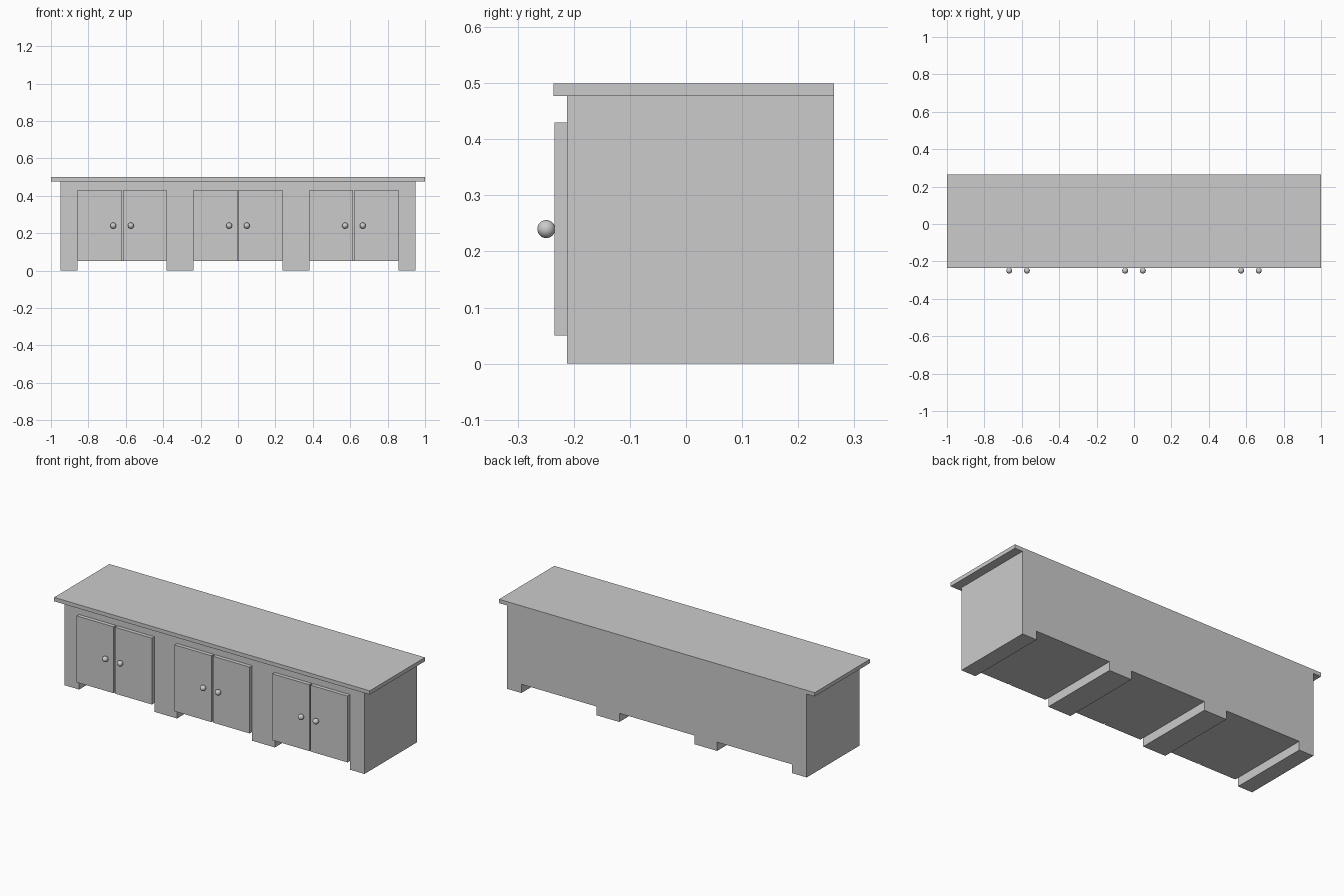
import bpy, bmesh
from mathutils import Matrix, Vector

cube = bpy.data.objects.get("Cube")
if cube:
    bpy.data.objects.remove(cube, do_unlink=True)

grey = bpy.data.materials.new("plain grey")
grey.use_nodes = True
colour = (0.6, 0.6, 0.6, 1)
grey.diffuse_color = colour
grey.node_tree.nodes["Principled BSDF"].inputs["Base Color"].default_value = colour

FRONT, BACK = -0.212, 0.264
BODY_TOP, TOP = 0.477, 0.499
FLOOR = 0.05
HALF_OPENING = 0.238
CENTRES = (-0.62, 0, 0.62)


def finish(name, bm):
    bmesh.ops.recalc_face_normals(bm, faces=bm.faces)
    mesh = bpy.data.meshes.new(name)
    bm.to_mesh(mesh)
    bm.free()
    mesh.materials.append(grey)
    obj = bpy.data.objects.new(name, mesh)
    bpy.context.collection.objects.link(obj)
    return obj


def box(name, low, high):
    low, high = Vector(low), Vector(high)
    bm = bmesh.new()
    bmesh.ops.create_cube(bm, size=1, matrix=Matrix.LocRotScale((low + high) / 2, None, high - low))
    return finish(name, bm)


# Cabinet body: front outline with a toe gap under each cupboard, extruded back
outline = [(0.95, BODY_TOP), (-0.95, BODY_TOP), (-0.95, 0)]
for c in CENTRES:
    a, b = c - HALF_OPENING, c + HALF_OPENING
    outline += [(a, 0), (a, FLOOR), (b, FLOOR), (b, 0)]
outline.append((0.95, 0))
bm = bmesh.new()
face = bm.faces.new([bm.verts.new((x, FRONT, z)) for x, z in outline])
side = bmesh.ops.extrude_face_region(bm, geom=[face])["geom"]
bmesh.ops.translate(bm, vec=(0, BACK - FRONT, 0),
                    verts=[v for v in side if isinstance(v, bmesh.types.BMVert)])
finish("cabinet_body", bm)

# Countertop
box("countertop", (-1, -0.236, BODY_TOP), (1, BACK, TOP))

# Door pairs with round knobs
for place, c in zip(("right", "middle", "left"), CENTRES):
    for hand, s in (("right", -1), ("left", 1)):
        xs = sorted((c + s * 0.004, c + s * HALF_OPENING))
        box(f"{place}_cupboard_{hand}_door", (xs[0], -0.234, FLOOR), (xs[1], FRONT, 0.43))
        bm = bmesh.new()
        bmesh.ops.create_uvsphere(bm, u_segments=32, v_segments=16, radius=0.016,
                                  matrix=Matrix.Translation((c + s * 0.047, -0.249, 0.24)))
        for f in bm.faces:
            f.smooth = True
        finish(f"{place}_cupboard_{hand}_knob", bm)
